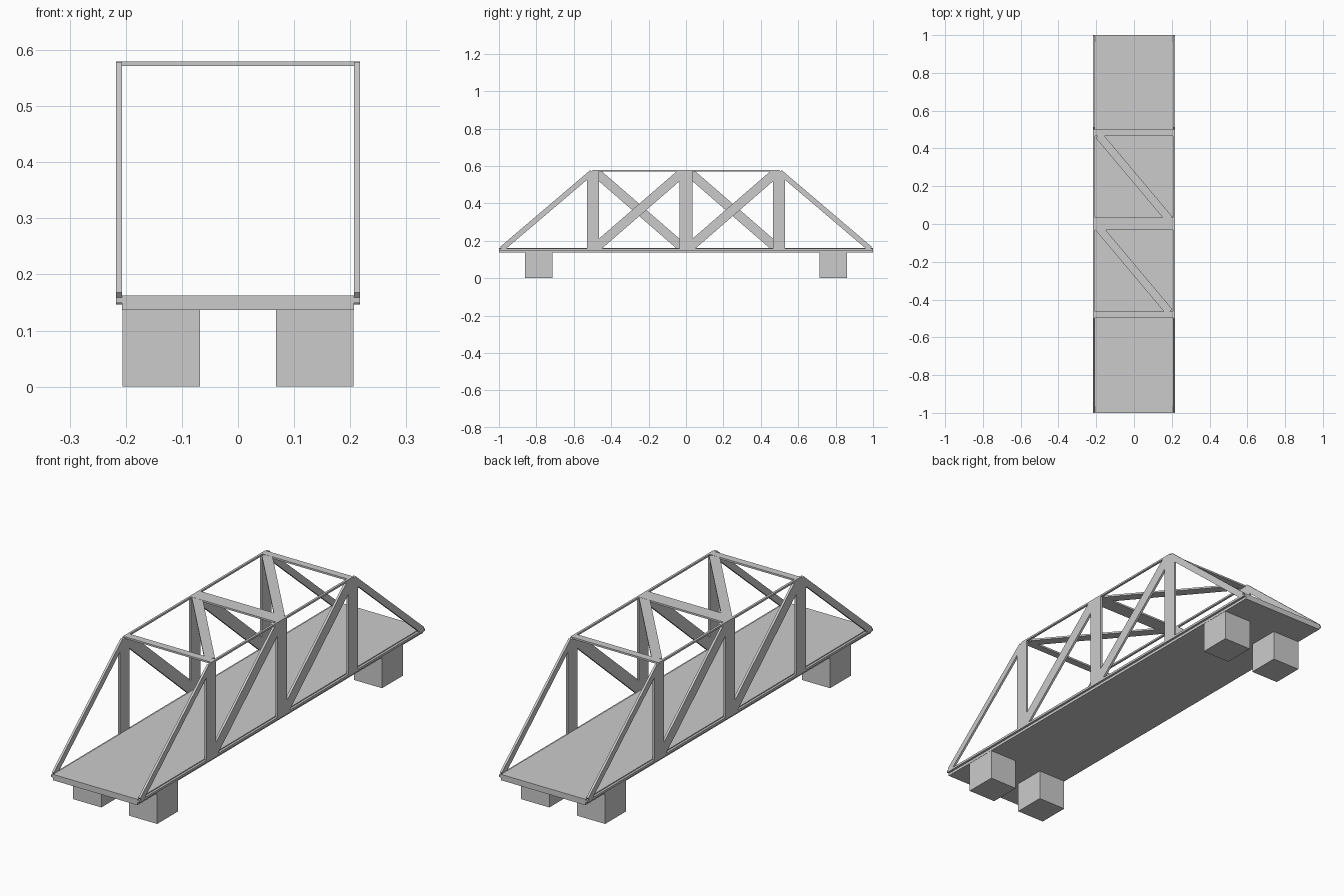
import bpy
import bmesh
from mathutils import Vector

if "Cube" in bpy.data.objects:
    bpy.data.objects.remove(bpy.data.objects["Cube"])


def prism(name, pts, base, depth):
    """Extrude a planar 3D polygon by the depth vector."""
    bm = bmesh.new()
    f = bm.faces.new([bm.verts.new(Vector(p) + Vector(base)) for p in pts])
    ext = bmesh.ops.extrude_face_region(bm, geom=[f])
    verts = [v for v in ext["geom"] if isinstance(v, bmesh.types.BMVert)]
    bmesh.ops.translate(bm, verts=verts, vec=depth)
    bmesh.ops.recalc_face_normals(bm, faces=bm.faces)
    mesh = bpy.data.meshes.new(name)
    bm.to_mesh(mesh)
    bm.free()
    ob = bpy.data.objects.new(name, mesh)
    bpy.context.collection.objects.link(ob)
    return ob


def box(name, x0, x1, y0, y1, z0, z1):
    return prism(name, [(x0, y0, 0), (x1, y0, 0), (x1, y1, 0), (x0, y1, 0)],
                 (0, 0, z0), (0, 0, z1 - z0))


def strip(a, b, width):
    """Corners of a 2D bar running from a to b."""
    a, b = Vector(a), Vector(b)
    d = (b - a).normalized() * width / 2
    n = Vector((-d.y, d.x))
    return [a + n, b + n, b - n, a - n]


XI, T = 0.207, 0.010   # inner face and thickness of the side trusses
TOP, LOW = 0.58, 0.149

# Road deck and four piers
box("deck", -XI, XI, -1, 1, 0.137, 0.163)
for sx in (-1, 1):
    for sy in (-1, 1):
        xs = sorted((sx * 0.068, sx * 0.206))
        ys = sorted((sy * 0.715, sy * 0.86))
        box("pier", *xs, *ys, 0, 0.137)

# One side truss as flat outlines in (y, z); the other is it turned half round
members = [
    ("bottom_chord", [(-1, LOW), (1, LOW), (1, 0.159), (-1, 0.159)]),
    ("top_chord", [(-0.5, 0.572), (0.5, 0.572), (0.5, TOP), (-0.5, TOP)]),
    ("middle_post", [(-0.034, LOW), (0.034, LOW), (0.034, TOP), (-0.034, TOP)]),
]
for s in (-1, 1):
    members.append(("end_post", [(s * 0.53, LOW), (s * 0.465, LOW), (s * 0.465, TOP),
                                 (s * 0.495, TOP), (s * 0.53, 0.553)]))
    members.append(("end_diagonal", strip((s * 0.985, 0.157), (s * 0.503, 0.567), 0.028)))
for y in (-0.5, 0):
    members.append(("side_diagonal", strip((y + 0.025, 0.170), (y + 0.475, 0.560), 0.05)))

for s in (-1, 1):
    for name, pts in members:
        prism(name, [(0, s * y, z) for y, z in pts], (s * XI, 0, 0), (s * T, 0, 0))

# Overhead cross beams and diagonal braces
for y0, y1 in ((0.467, 0.5), (-0.032, 0.034), (-0.495, -0.462)):
    box("cross_beam", -0.21, 0.21, y0, y1, 0.572, TOP)
for y in (0, -0.49):
    pts = strip((-0.187, y + 0.470), (0.187, y + 0.025), 0.042)
    prism("top_brace", [(p.x, p.y, 0) for p in pts], (0, 0, 0.5715), (0, 0, 0.008))
